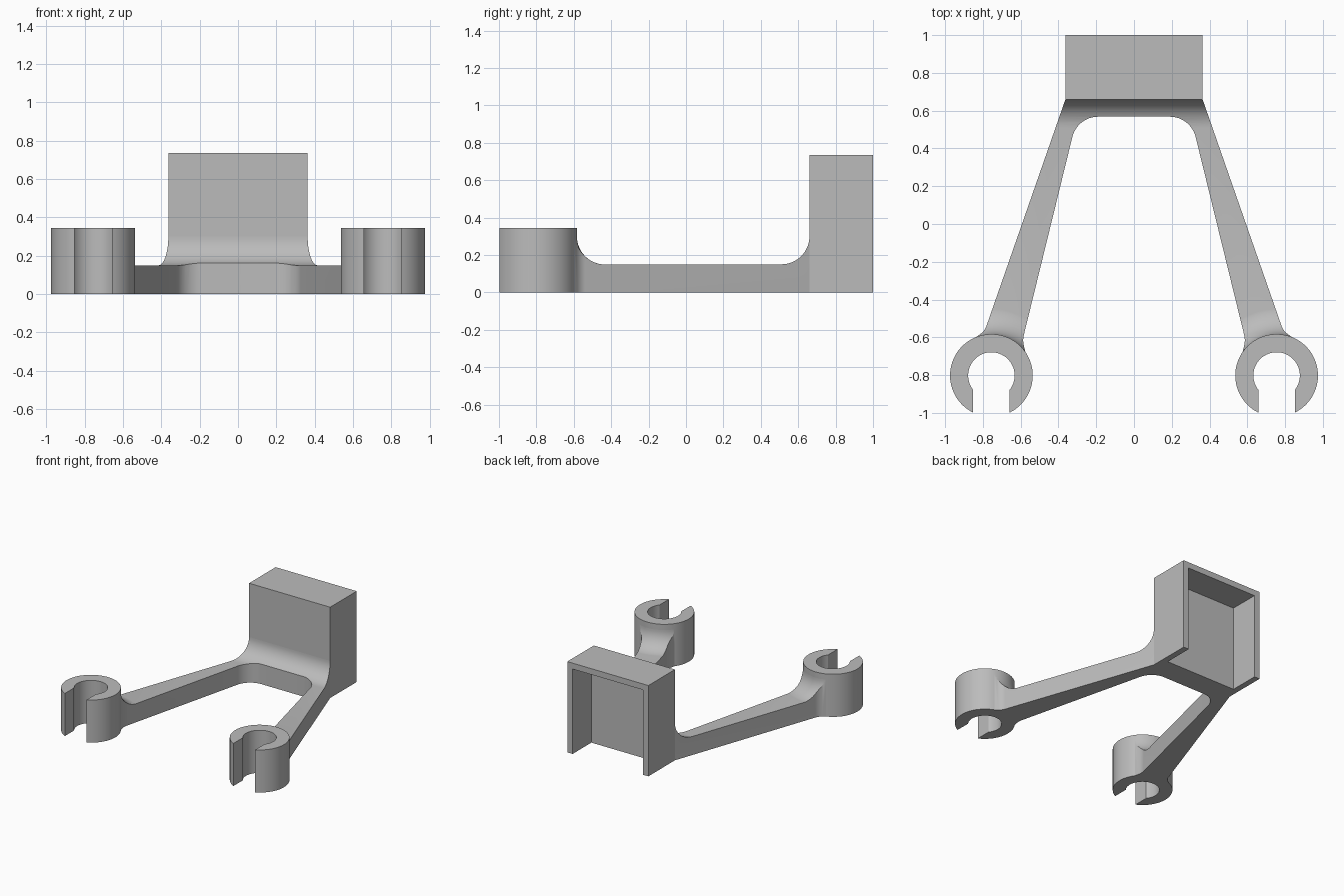
import bpy, bmesh, math
from mathutils import Vector, Matrix

cube = bpy.data.objects.get("Cube")
if cube:
    bpy.data.objects.remove(cube)

CLIP_X, CLIP_Y = 0.755, -0.802
CLIP_R, BORE_R, SLOT = 0.219, 0.123, 0.097
ARM_H, FILLET = 0.15, 0.15

grey = bpy.data.materials.new("light_grey")
grey.use_nodes = True
grey.diffuse_color = (0.5, 0.5, 0.5, 1)
grey.node_tree.nodes["Principled BSDF"].inputs["Base Color"].default_value = (0.5, 0.5, 0.5, 1)


def arc(cx, cy, r, start, end, n):
    """Points on an arc, angles in degrees."""
    steps = [math.radians(start + (end - start) * i / n) for i in range(n + 1)]
    return [(cx + r * math.cos(a), cy + r * math.sin(a)) for a in steps]


def rounded(prev, corner, nxt, r, n=12):
    """Points that round one corner of an outline."""
    p, c, q = Vector(prev), Vector(corner), Vector(nxt)
    u, v = (p - c).normalized(), (q - c).normalized()
    half = u.angle(v) / 2
    centre = c + (u + v).normalized() * r / math.sin(half)
    a, b = c + u * r / math.tan(half) - centre, c + v * r / math.tan(half) - centre
    turn = math.atan2(a.x * b.y - a.y * b.x, a.dot(b))
    return [tuple(centre + Matrix.Rotation(turn * i / n, 2) @ a) for i in range(n + 1)]


def finish(name, bm):
    bmesh.ops.remove_doubles(bm, verts=bm.verts, dist=1e-5)
    bmesh.ops.recalc_face_normals(bm, faces=bm.faces)
    mesh = bpy.data.meshes.new(name)
    bm.to_mesh(mesh)
    bm.free()
    mesh.materials.append(grey)
    obj = bpy.data.objects.new(name, mesh)
    bpy.context.collection.objects.link(obj)
    return obj


def prism(name, outline, place, low, high):
    """Extrude a closed outline; place(a, b, t) gives the 3D point."""
    bm = bmesh.new()
    face = bm.faces.new([bm.verts.new(place(a, b, low)) for a, b in outline])
    shift = Vector(place(0, 0, high)) - Vector(place(0, 0, low))
    top = bmesh.ops.extrude_face_region(bm, geom=[face], use_keep_orig=True)
    moved = [g for g in top["geom"] if isinstance(g, bmesh.types.BMVert)]
    bmesh.ops.translate(bm, verts=moved, vec=shift)
    return finish(name, bm)


def lathe(name, outline, x, y, steps=96):
    """Spin a closed radius/height outline about a vertical axis."""
    bm = bmesh.new()
    verts = [bm.verts.new((x + r, y, z)) for r, z in outline]
    edges = [bm.edges.new((verts[i - 1], verts[i])) for i in range(len(verts))]
    bmesh.ops.spin(bm, geom=verts + edges, cent=(x, y, 0), axis=(0, 0, 1),
                   angle=math.tau, steps=steps, use_merge=True)
    return finish(name, bm)


def boolean(obj, tool, operation):
    mod = obj.modifiers.new(operation.lower(), "BOOLEAN")
    mod.operation, mod.solver, mod.object = operation, "EXACT", tool
    bpy.context.view_layer.objects.active = obj
    bpy.ops.object.modifier_apply(modifier=mod.name)
    bpy.data.objects.remove(tool)


def smooth(obj):
    bpy.ops.object.select_all(action="DESELECT")
    obj.select_set(True)
    bpy.context.view_layer.objects.active = obj
    bpy.ops.object.shade_smooth_by_angle(angle=math.radians(25))


def upright(a, b, t):
    return (a, b, t)


def sideways(a, b, t):
    return (t, a, b)


def box(name, x, y0, y1, z0, z1):
    return prism(name, [(-x, y0), (x, y0), (x, y1), (-x, y1)], upright, z0, z1)


# Back block, hollow and open to the back and bottom
block = box("back_block", 0.363, 0.66, 1.0, 0, 0.735)
boolean(block, box("recess", 0.315, 0.76, 1.2, -0.2, 0.687), "DIFFERENCE")

# Arms and crossbar: side profile with the curve up to the block
profile = [(-0.9, -0.1), (0.7, -0.1), (0.7, ARM_H + FILLET)]
profile += arc(0.66 - FILLET, ARM_H + FILLET, FILLET, 0, -90, 16) + [(-0.9, ARM_H)]
arms = prism("arms", profile, sideways, -1, 1)

# Curved collars where the arms rise to the clips
collar = [(0.1, -0.05), (0.1, ARM_H + FILLET)]
collar += arc(CLIP_R + FILLET, ARM_H + FILLET - 0.001, FILLET, 180, 270, 16)
collar += [(CLIP_R + FILLET, -0.05)]
for side in (-1, 1):
    boolean(arms, lathe("collar", collar, side * CLIP_X, CLIP_Y), "UNION")

# Plan outline of the arms, one half mirrored
inner_top, inner_end, inner_clip = (0.30, 0.568), (0.59, -0.615), (0.57, -0.70)
outer_clip, outer_end, outer_top = (0.85, -0.61), (0.79, -0.565), (0.363, 0.66)
half = rounded((0, 0.568), inner_top, inner_end, 0.14)
half += rounded(inner_top, inner_end, inner_clip, 0.12) + [inner_clip, outer_clip]
half += rounded(outer_clip, outer_end, outer_top, 0.09) + [outer_top, (0.35, 0.69)]
plan = half + [(-x, y) for x, y in reversed(half)]
boolean(arms, prism("plan", plan, upright, 0, 0.5), "INTERSECT")
smooth(arms)

# Open ring clips
outer_a = math.degrees(math.asin(SLOT / CLIP_R))
bore_a = math.degrees(math.asin(SLOT / BORE_R))
for side, name in ((1, "left_clip"), (-1, "right_clip")):
    x = side * CLIP_X
    ring = arc(x, CLIP_Y, CLIP_R, outer_a - 90, 270 - outer_a, 64)
    ring += arc(x, CLIP_Y, BORE_R, 270 - bore_a, bore_a - 90, 48)
    smooth(prism(name, ring, upright, 0, 0.345))
